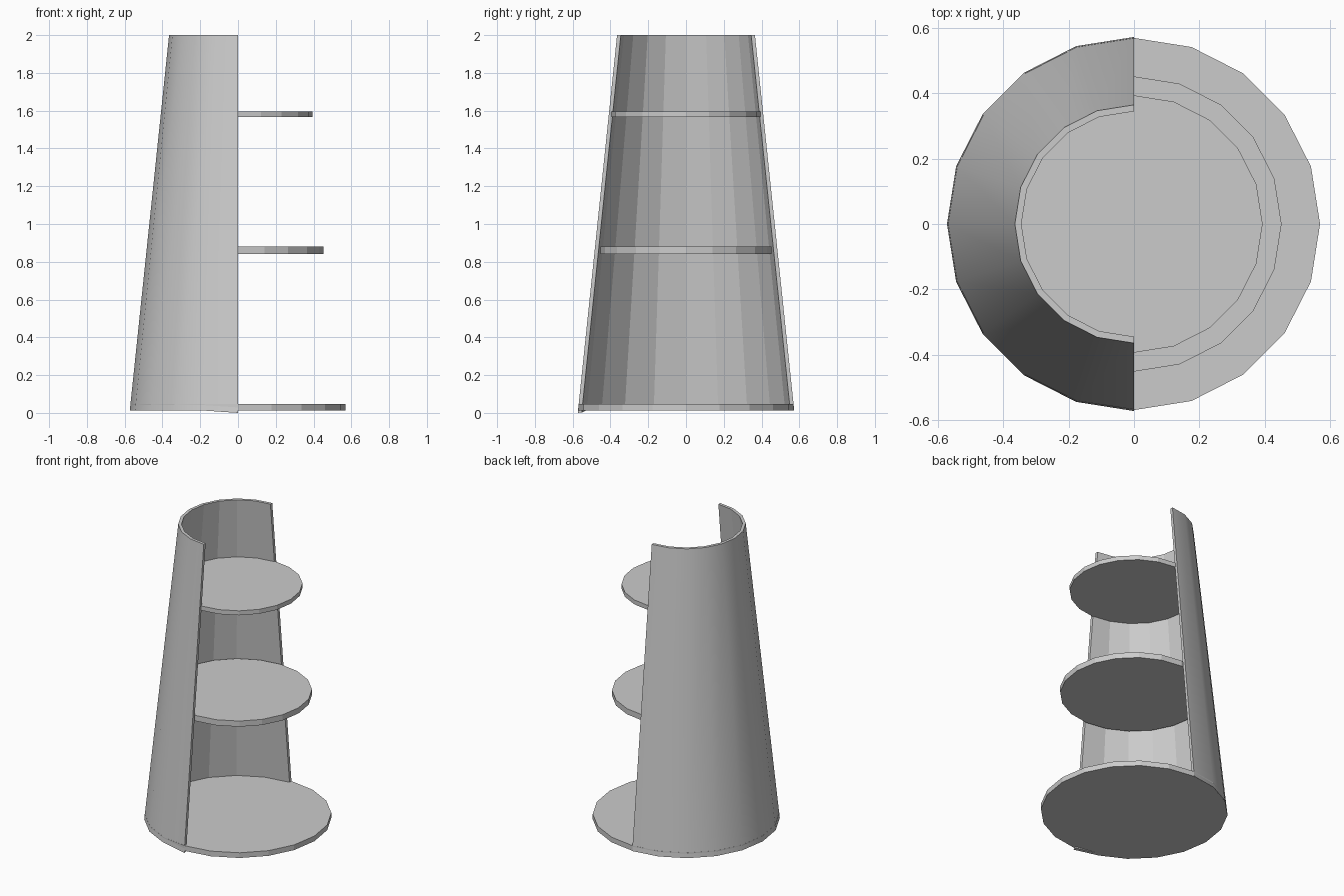
import bpy, bmesh
from math import sin, cos, pi

if "Cube" in bpy.data.objects:
    bpy.data.objects.remove(bpy.data.objects["Cube"])

SIDES = 20


def shelf(name, radius, z0, z1):
    bpy.ops.mesh.primitive_cylinder_add(vertices=SIDES, radius=radius, depth=z1 - z0,
                                        location=(0, 0, (z0 + z1) / 2))
    bpy.context.object.name = name


# Round shelves
shelf("base_shelf", 0.57, 0.012, 0.047)
shelf("middle_shelf", 0.452, 0.842, 0.88)
shelf("top_shelf", 0.394, 1.566, 1.596)

# Tapered half-round back shell: a four-point wall section swept through 180 degrees
section = [(0.573, 0.012), (0.365, 2.0), (0.345, 2.0), (0.552, 0.014)]
bm = bmesh.new()
rings = []
for i in range(SIDES // 2 + 1):
    a = pi / 2 + i * 2 * pi / SIDES
    rings.append([bm.verts.new((r * cos(a), r * sin(a), z)) for r, z in section])

# The front lower corner dips to the floor
rings[-1][0].co.z = 0.0
rings[-1][3].co.z = 0.002

for a, b in zip(rings, rings[1:]):
    for k in range(4):
        n = (k + 1) % 4
        face = bm.faces.new((a[k], a[n], b[n], b[k]))
        face.smooth = k == 0        # smooth outside, faceted inside
bm.faces.new(rings[0])
bm.faces.new(rings[-1])
bmesh.ops.recalc_face_normals(bm, faces=bm.faces)
for e in bm.edges:
    if len({f.smooth for f in e.link_faces}) > 1:
        e.smooth = False

mesh = bpy.data.meshes.new("back_shell")
bm.to_mesh(mesh)
bm.free()
bpy.context.collection.objects.link(bpy.data.objects.new("back_shell", mesh))
